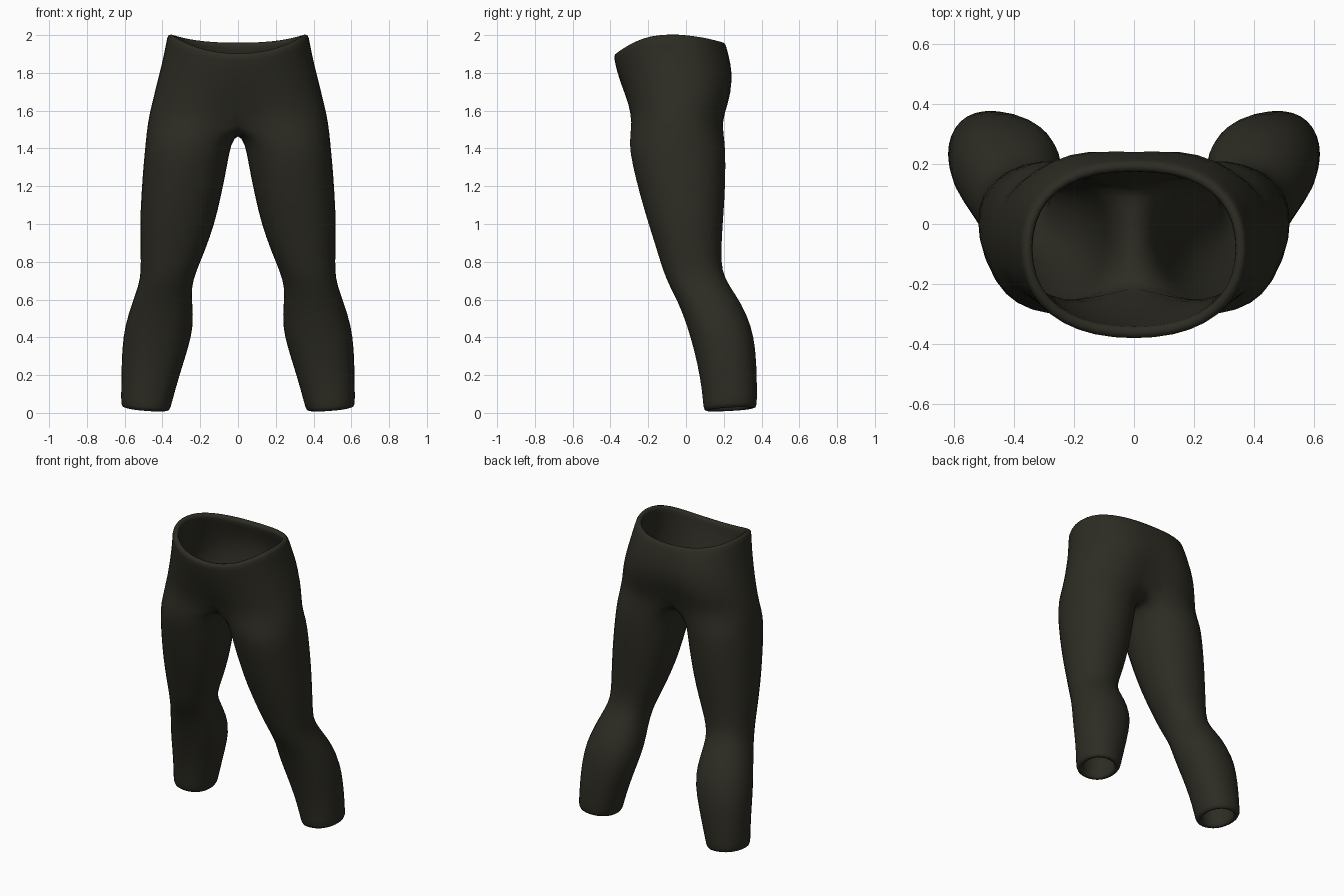
import bpy, bmesh, math

if "Cube" in bpy.data.objects:
    bpy.data.objects.remove(bpy.data.objects["Cube"])

OUT, INN = 11, 5            # points around the outside / through the crotch
GROW = 1.02                 # makes up for subdivision shrinkage

cloth = bpy.data.materials.new("dark olive cloth")
cloth.diffuse_color = (0.026, 0.025, 0.017, 1)
cloth.use_nodes = True
cloth.node_tree.nodes["Principled BSDF"].inputs["Base Color"].default_value = cloth.diffuse_color


def power(v, p):
    return math.copysign(abs(v) ** p, v)


# Hip half rings: half width, front y, back y, side z, front drop, back drop, front dent, back dent
HIPS = [
    (0.370, -0.380, 0.205, 2.010, 0.11, 0.045, 0.00, 0.00),
    (0.376, -0.378, 0.220, 1.970, 0.10, 0.04, 0.00, 0.01),
    (0.395, -0.365, 0.250, 1.870, 0.06, 0.02, 0.00, 0.02),
    (0.425, -0.345, 0.265, 1.750, 0.02, 0.00, 0.01, 0.03),
    (0.452, -0.325, 0.250, 1.640, 0.00, 0.00, 0.03, 0.06),
    (0.475, -0.312, 0.212, 1.540, 0.00, 0.00, 0.09, 0.07),
]

# Leg rings: inner x, outer x, front y, back y, z
LEGS = [
    (0.038, 0.490, -0.307, 0.210, 1.43),
    (0.058, 0.502, -0.285, 0.212, 1.31),
    (0.090, 0.513, -0.245, 0.208, 1.15),
    (0.125, 0.520, -0.200, 0.196, 1.00),
    (0.175, 0.518, -0.155, 0.188, 0.86),
    (0.222, 0.513, -0.122, 0.190, 0.75),
    (0.247, 0.528, -0.088, 0.232, 0.67),
    (0.243, 0.562, -0.040, 0.295, 0.58),
    (0.235, 0.600, 0.005, 0.348, 0.46),
    (0.265, 0.615, 0.040, 0.370, 0.34),
    (0.315, 0.618, 0.075, 0.377, 0.19),
    (0.352, 0.620, 0.090, 0.377, 0.06),
    (0.363, 0.618, 0.092, 0.375, 0.015),
]

bm = bmesh.new()


def hip_ring(w, yf, yb, z, df, db, nf, nb):
    ring = []
    yc = (yf + yb) / 2
    for i in range(OUT):
        t = math.radians(-90 + 180 * i / (OUT - 1))
        c, s = max(math.cos(t), 0), math.sin(t)
        x = 0 if i in (0, OUT - 1) else w * GROW * power(c, 0.88)
        y = yc + (yb - yf) / 2 * GROW * power(s, 0.88)
        near = math.exp(-(x / 0.11) ** 2)      # cleft along the middle
        y += nf * near if s < 0 else -nb * near
        drop = df if s < 0 else db
        ring.append(bm.verts.new((x, y, z - drop * s * s)))
    return ring


def leg_ring(x0, x1, yf, yb, z):
    angles = [-120 + 240 * i / (OUT - 1) for i in range(OUT)]
    angles += [120 + 120 * (i + 1) / (INN + 1) for i in range(INN)]
    ring = []
    hem = max(0, 1 - z / 0.3)                  # slanted hem
    for a in angles:
        c, s = math.cos(math.radians(a)), math.sin(math.radians(a))
        x = (x0 + x1) / 2 + (x1 - x0) / 2 * GROW * power(c, 0.92)
        y = (yf + yb) / 2 + (yb - yf) / 2 * GROW * power(s, 0.92)
        ring.append(bm.verts.new((x, y, z + hem * (0.012 * c + 0.008 * s))))
    return ring


def bridge(a, b, closed):
    n = len(a)
    for i in range(n if closed else n - 1):
        j = (i + 1) % n
        bm.faces.new((a[i], a[j], b[j], b[i]))


# Hips, open along the middle
hips = [hip_ring(*h) for h in HIPS]
for a, b in zip(hips, hips[1:]):
    bridge(a, b, False)

# Crotch strip running back to front along the middle
crotch = [bm.verts.new((0, y, z)) for y, z in
          ((0.105, 1.497), (0.04, 1.482), (-0.03, 1.478), (-0.10, 1.482), (-0.165, 1.50))]

# Leg
rings = [hips[-1] + crotch] + [leg_ring(*r) for r in LEGS]
for a, b in zip(rings, rings[1:]):
    bridge(a, b, True)

bmesh.ops.recalc_face_normals(bm, faces=bm.faces)
# make sure the outer side faces away from the body
side = max(bm.faces, key=lambda f: f.calc_center_median().x)
if side.normal.x < 0:
    bmesh.ops.reverse_faces(bm, faces=bm.faces)

mesh = bpy.data.meshes.new("trousers")
bm.to_mesh(mesh)
bm.free()
mesh.materials.append(cloth)
mesh.polygons.foreach_set("use_smooth", [True] * len(mesh.polygons))
trousers = bpy.data.objects.new("trousers", mesh)
bpy.context.collection.objects.link(trousers)

# Other half, cloth thickness with rounded rims
mirror = trousers.modifiers.new("other half", 'MIRROR')
mirror.use_clip = True
mirror.merge_threshold = 0.002
wall = trousers.modifiers.new("cloth thickness", 'SOLIDIFY')
wall.thickness = 0.04
wall.offset = -1
smooth = trousers.modifiers.new("rounding", 'SUBSURF')
smooth.levels = smooth.render_levels = 1
